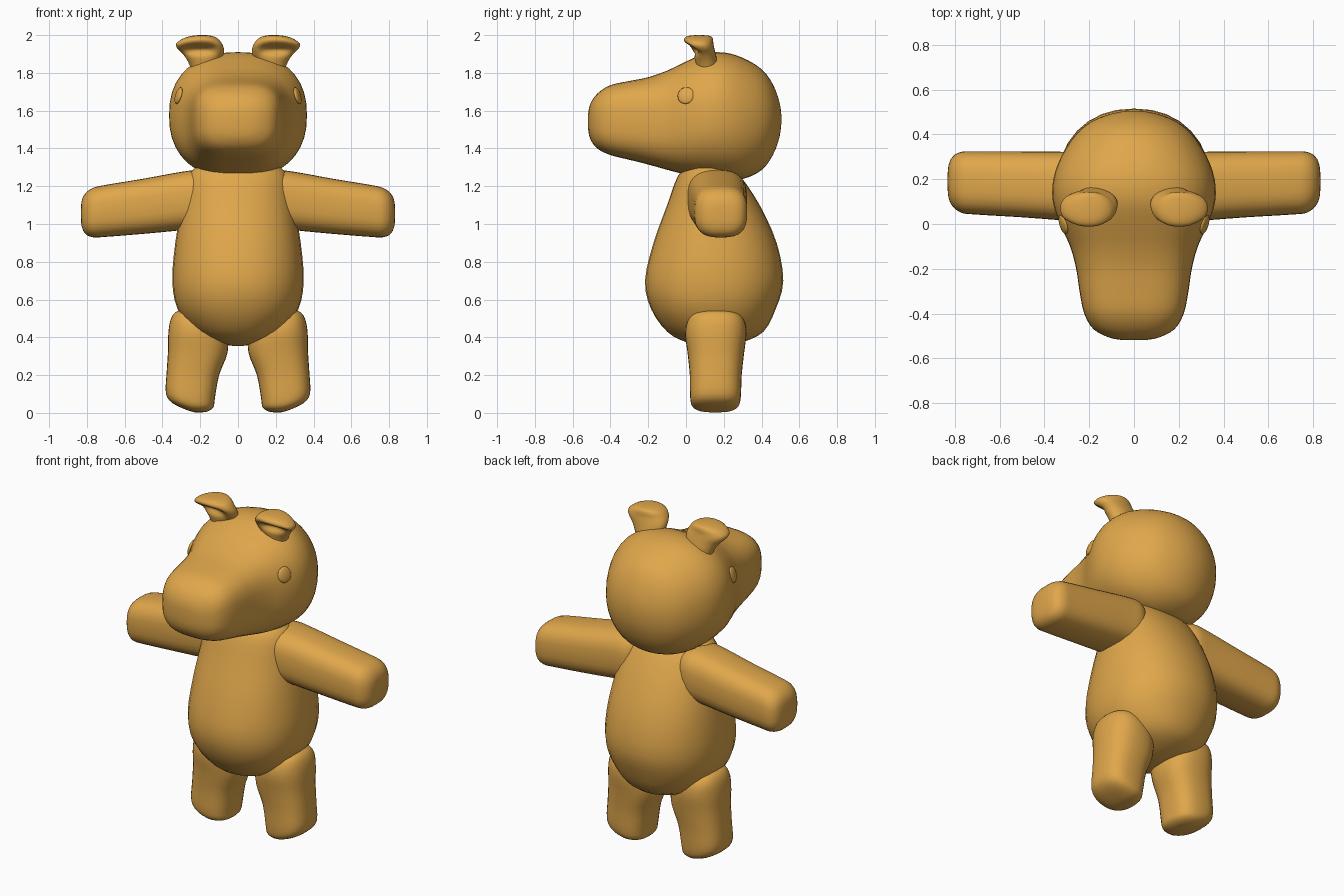
import bpy, bmesh, math
from mathutils import Vector

mat = bpy.data.materials.new("honey_brown")
mat.diffuse_color = (0.74, 0.385, 0.07, 1)


def finish(name, bm, angle=75):
    bmesh.ops.recalc_face_normals(bm, faces=bm.faces)
    me = bpy.data.meshes.new(name)
    bm.to_mesh(me)
    bm.free()
    ob = bpy.data.objects.new(name, me)
    bpy.context.collection.objects.link(ob)
    me.materials.append(mat)
    bpy.ops.object.select_all(action='DESELECT')
    ob.select_set(True)
    bpy.context.view_layer.objects.active = ob
    bpy.ops.object.shade_smooth_by_angle(angle=math.radians(angle))
    return ob


def smooth_rows(rows, steps):
    """Catmull-Rom interpolation between cross-section rows."""
    out = []
    for i in range(len(rows) - 1):
        p0, p1 = rows[max(i - 1, 0)], rows[i]
        p2, p3 = rows[i + 1], rows[min(i + 2, len(rows) - 1)]
        for s in range(steps):
            t = s / steps
            out.append([0.5 * (2 * b + (c - a) * t + (2 * a - 5 * b + 4 * c - d) * t * t
                               + (3 * b - a - 3 * c + d) * t ** 3)
                        for a, b, c, d in zip(p0, p1, p2, p3)])
    out.append(list(rows[-1]))
    return out


def loft(name, axis, rows, sides=32, steps=3, warp=None):
    """Rows are (position on axis, low u, high u, low v, high v, squareness)."""
    bm = bmesh.new()
    u, v = [i for i in range(3) if i != axis]
    rings = []
    for pos, u0, u1, v0, v1, n in smooth_rows(rows, steps):
        ring = []
        for k in range(sides):
            a = 2 * math.pi * k / sides
            c, s = math.cos(a), math.sin(a)
            co = Vector((0, 0, 0))
            co[axis] = pos
            co[u] = (u0 + u1) / 2 + (u1 - u0) / 2 * math.copysign(abs(c) ** (2 / n), c)
            co[v] = (v0 + v1) / 2 + (v1 - v0) / 2 * math.copysign(abs(s) ** (2 / n), s)
            ring.append(bm.verts.new(warp(co) if warp else co))
        rings.append(ring)
    for a, b in zip(rings, rings[1:]):
        for k in range(sides):
            j = (k + 1) % sides
            bm.faces.new((a[k], a[j], b[j], b[k]))
    bm.faces.new(rings[0])
    bm.faces.new(rings[-1])
    return finish(name, bm)


def mirrored(ob):
    """Copy a part to the other side of the body."""
    name = ob.name
    ob.name = "left_" + name
    bm = bmesh.new()
    bm.from_mesh(ob.data)
    for vert in bm.verts:
        vert.co.x *= -1
    finish("right_" + name, bm)


# Pear-shaped body: z, x range, y range
loft("body", 2, [
    (0.355, -.03, .03, .10, .19, 2),
    (0.375, -.12, .12, .00, .30, 2),
    (0.43, -.235, .235, -.10, .41, 2.1),
    (0.55, -.32, .32, -.185, .475, 2.2),
    (0.70, -.348, .348, -.217, .515, 2.2),
    (0.90, -.332, .332, -.172, .48, 2.2),
    (1.10, -.298, .298, -.10, .39, 2.2),
    (1.25, -.265, .265, -.045, .29, 2.2),
    (1.31, -.20, .20, .01, .22, 2.1),
    (1.34, -.05, .05, .08, .15, 2)])

# Head running into a squared muzzle: y, x range, z range
loft("head", 1, [
    (-.518, -.05, .05, 1.50, 1.585, 2.4),
    (-.507, -.11, .11, 1.45, 1.635, 2.6),
    (-.47, -.18, .18, 1.40, 1.69, 2.8),
    (-.40, -.222, .222, 1.365, 1.735, 3),
    (-.30, -.243, .243, 1.34, 1.757, 3),
    (-.20, -.258, .258, 1.315, 1.777, 2.9),
    (-.10, -.285, .285, 1.287, 1.812, 2.7),
    (0.00, -.33, .33, 1.262, 1.86, 2.5),
    (0.10, -.362, .362, 1.247, 1.902, 2.35),
    (0.20, -.36, .36, 1.237, 1.908, 2.3),
    (0.30, -.325, .325, 1.238, 1.88, 2.2),
    (0.40, -.26, .26, 1.285, 1.82, 2.1),
    (0.46, -.185, .185, 1.365, 1.74, 2),
    (0.495, -.09, .09, 1.46, 1.645, 2),
    (0.505, -.02, .02, 1.535, 1.575, 2)], sides=40)

# Arm: x, y range, z range
mirrored(loft("arm", 0, [
    (0.14, .06, .28, 1.04, 1.26, 2.6),
    (0.20, .01, .32, .98, 1.285, 2.7),
    (0.30, .015, .322, .967, 1.276, 2.8),
    (0.50, .03, .324, .948, 1.24, 2.8),
    (0.70, .042, .324, .932, 1.207, 2.8),
    (0.77, .05, .322, .93, 1.19, 2.8),
    (0.81, .08, .30, .95, 1.16, 2.7),
    (0.828, .12, .26, .99, 1.12, 2.4),
    (0.832, .17, .21, 1.04, 1.07, 2)]))


# Leg: z, x range, y range, with a sole that lifts at the outer side
def lift_sole(co):
    co.z += max(0, 1 - co.z / 0.3) * 0.22 * max(0, co.x - 0.23)
    return co


mirrored(loft("leg", 2, [
    (0.003, .19, .23, .13, .18, 2),
    (0.008, .16, .28, .08, .23, 2.3),
    (0.03, .13, .35, .035, .275, 2.6),
    (0.08, .122, .382, .022, .29, 2.7),
    (0.20, .10, .378, .02, .295, 2.6),
    (0.32, .055, .371, .008, .308, 2.5),
    (0.42, .06, .369, -.005, .32, 2.4),
    (0.49, .11, .358, .01, .308, 2.4),
    (0.53, .18, .335, .045, .27, 2.3),
    (0.545, .24, .30, .12, .20, 2)], warp=lift_sole))


# Ear: z, x range, y range, hollowed on the front under a rounded rim
def hollow_front(co):
    depth = math.exp(-((co.z - 1.925) / 0.028) ** 2)
    across = max(0, 1 - ((co.x - 0.21) / 0.105) ** 2)
    if co.y < 0.085:
        co.y += 0.05 * depth * across
    return co


mirrored(loft("ear", 2, [
    (1.80, .11, .24, .06, .17, 2),
    (1.86, .09, .265, .05, .165, 2),
    (1.90, .075, .292, .03, .157, 2.1),
    (1.93, .075, .322, .008, .15, 2.2),
    (1.955, .085, .327, -.012, .145, 2.2),
    (1.98, .105, .295, -.012, .142, 2.2),
    (1.995, .135, .25, .01, .13, 2.1),
    (2.00, .17, .21, .05, .09, 2)], sides=40, warp=hollow_front))

# Flat button eye set into the side of the head
bm = bmesh.new()
bmesh.ops.create_uvsphere(bm, u_segments=20, v_segments=10, radius=0.046)
turn = Vector((0.93, -0.25, 0.28)).to_track_quat('Z', 'Y')
for vert in bm.verts:
    co = vert.co.copy()
    co.z *= 0.3
    vert.co = turn @ co + Vector((0.315, 0.0, 1.68))
mirrored(finish("eye", bm))
